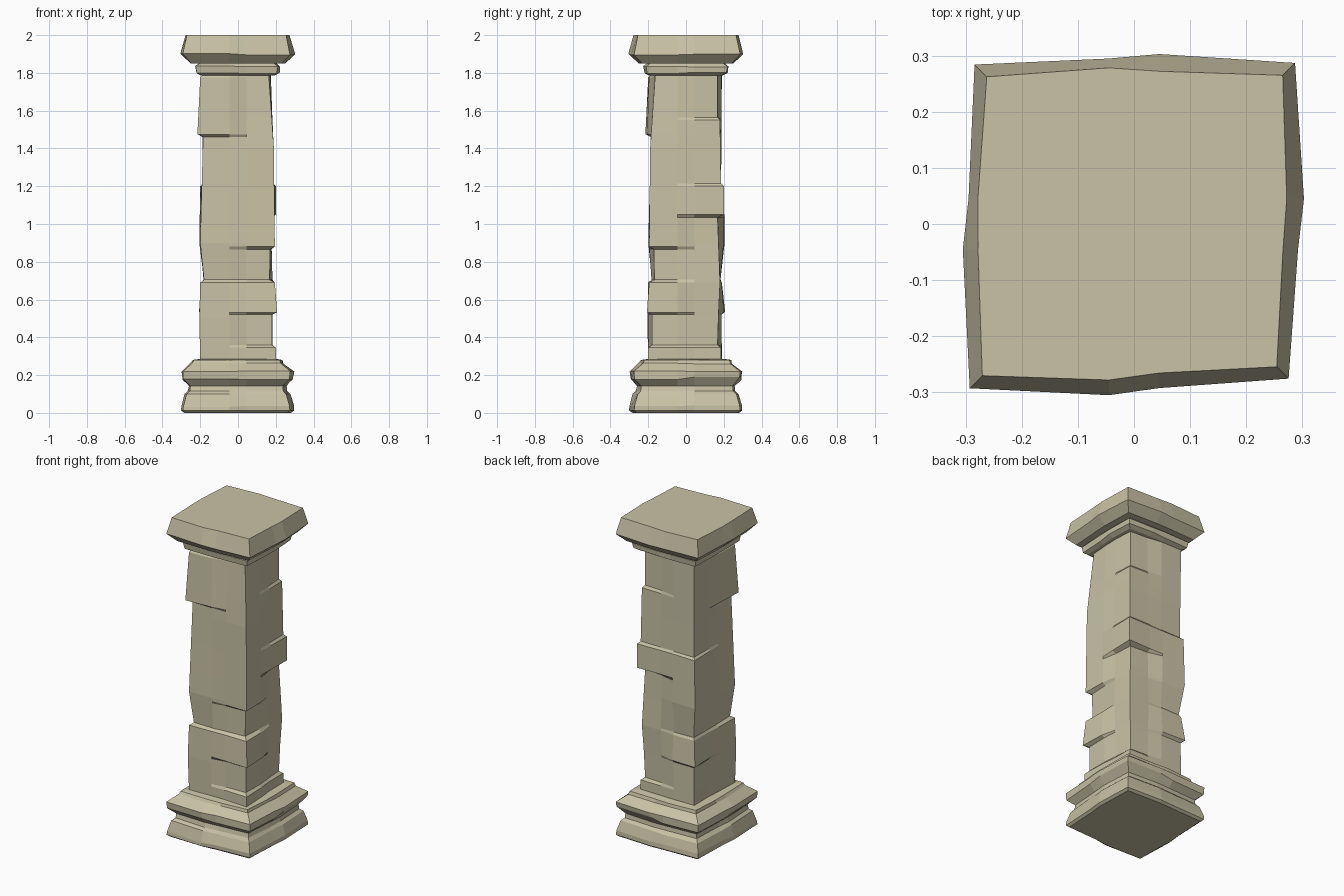
import bpy, bmesh, random

if "Cube" in bpy.data.objects:
    bpy.data.objects.remove(bpy.data.objects["Cube"])
random.seed(4)

stone = bpy.data.materials.new("stone")
stone.diffuse_color = (0.58, 0.54, 0.38, 1)
stone.use_nodes = True
stone.node_tree.nodes["Principled BSDF"].inputs["Base Color"].default_value = stone.diffuse_color

SIGNS = [(-1, -1), (1, -1), (1, 1), (-1, 1)]      # front left, front right, back right, back left
MID = 0.045                                       # break points on every side


def ring_points(rc, rm, zc, zm):
    """12 points: each corner followed by the two break points of its side."""
    pts = []
    for k in range(4):
        n = (k + 1) % 4
        (ax, ay), (bx, by) = SIGNS[k], SIGNS[n]
        pts.append((ax * rc[k], ay * rc[k], zc[k]))
        for (sx, sy), i, other in (((ax, ay), k, (bx, by)), ((bx, by), n, (ax, ay))):
            if sy == other[1]:                    # side runs along x
                pts.append((sx * MID, sy * rm[i], zm[i]))
            else:
                pts.append((sx * rm[i], sy * MID, zm[i]))
    return pts


def loft(name, rings):
    bm = bmesh.new()
    loops = [[bm.verts.new(p) for p in r] for r in rings]
    for a, b in zip(loops, loops[1:]):
        for i in range(12):
            j = (i + 1) % 12
            bm.faces.new((a[i], a[j], b[j], b[i]))
    bm.faces.new(loops[0][::-1])
    bm.faces.new(loops[-1])
    bmesh.ops.recalc_face_normals(bm, faces=bm.faces)
    me = bpy.data.meshes.new(name)
    bm.to_mesh(me)
    bm.free()
    me.materials.append(stone)
    ob = bpy.data.objects.new(name, me)
    bpy.context.collection.objects.link(ob)


def moulding(name, profile, scales, bulge):
    """Square moulding; profile rows are z, half width, height wobble."""
    rings = []
    for z, r, w in profile:
        rc = [r * s for s in scales]
        rm = [(c + r) / 2 + bulge * random.uniform(0.3, 1) for c in rc]
        zc = [z + random.uniform(-w, w) for _ in range(4)]
        rings.append(ring_points(rc, rm, zc, zc))
    loft(name, rings)


def sample(prof, z):
    for (z0, r0), (z1, r1) in zip(prof, prof[1:]):
        if z <= z1:
            return r0 + (r1 - r0) * (z - z0) / (z1 - z0)
    return prof[-1][1]


# Base: plinth, waist and upper roll
moulding("base", [
    (0, .272, 0), (.012, .286, 0), (.035, .284, .008), (.10, .267, .006),
    (.115, .250, 0), (.142, .247, 0), (.18, .284, .01), (.22, .287, .004),
    (.262, .236, .004), (.28, .230, 0), (.286, .19, 0)],
    (1.02, .96, 1.0, .99), .015)

# Shaft: one chipped profile per corner, as (z, half width)
corners = [
    [(.28, .2), (.5, .205), (.69, .2), (.705, .18), (.9, .2), (1.46, .185),
     (1.475, .215), (1.775, .2), (1.787, .19), (1.8, .19)],
    [(.28, .2), (.345, .2), (.36, .18), (.52, .18), (.532, .207), (.69, .195),
     (.705, .167), (.865, .17), (.88, .195), (1.4, .19), (1.8, .162)],
    [(.28, .185), (.345, .185), (.36, .167), (.52, .172), (.69, .18), (1.035, .167),
     (1.05, .2), (1.2, .2), (1.215, .185), (1.55, .18), (1.565, .167), (1.8, .167)],
    [(.28, .19), (.52, .188), (.535, .207), (.69, .19), (.705, .18), (.9, .205),
     (1.2, .2), (1.212, .185), (1.8, .19)]]
levels = sorted({z for p in corners for z, r in p})
rings = []
for z in levels:
    rc = [sample(p, z) for p in corners]
    rm = [.65 * r + .35 * .188 for r in rc]
    rings.append(ring_points(rc, rm, [z] * 4, [z] * 4))
loft("shaft", rings)

# Neck moulding and capital slab
moulding("neck", [(1.787, .19, 0), (1.8, .214, .003), (1.835, .22, .003), (1.85, .2, 0), (1.86, .2, 0)],
         (1.02, .96, 1.0, 1.0), .01)
moulding("capital", [(1.85, .243, 0), (1.892, .287, .012), (2.0, .265, 0)],
         (1.02, .96, 1.0, .99), .016)
